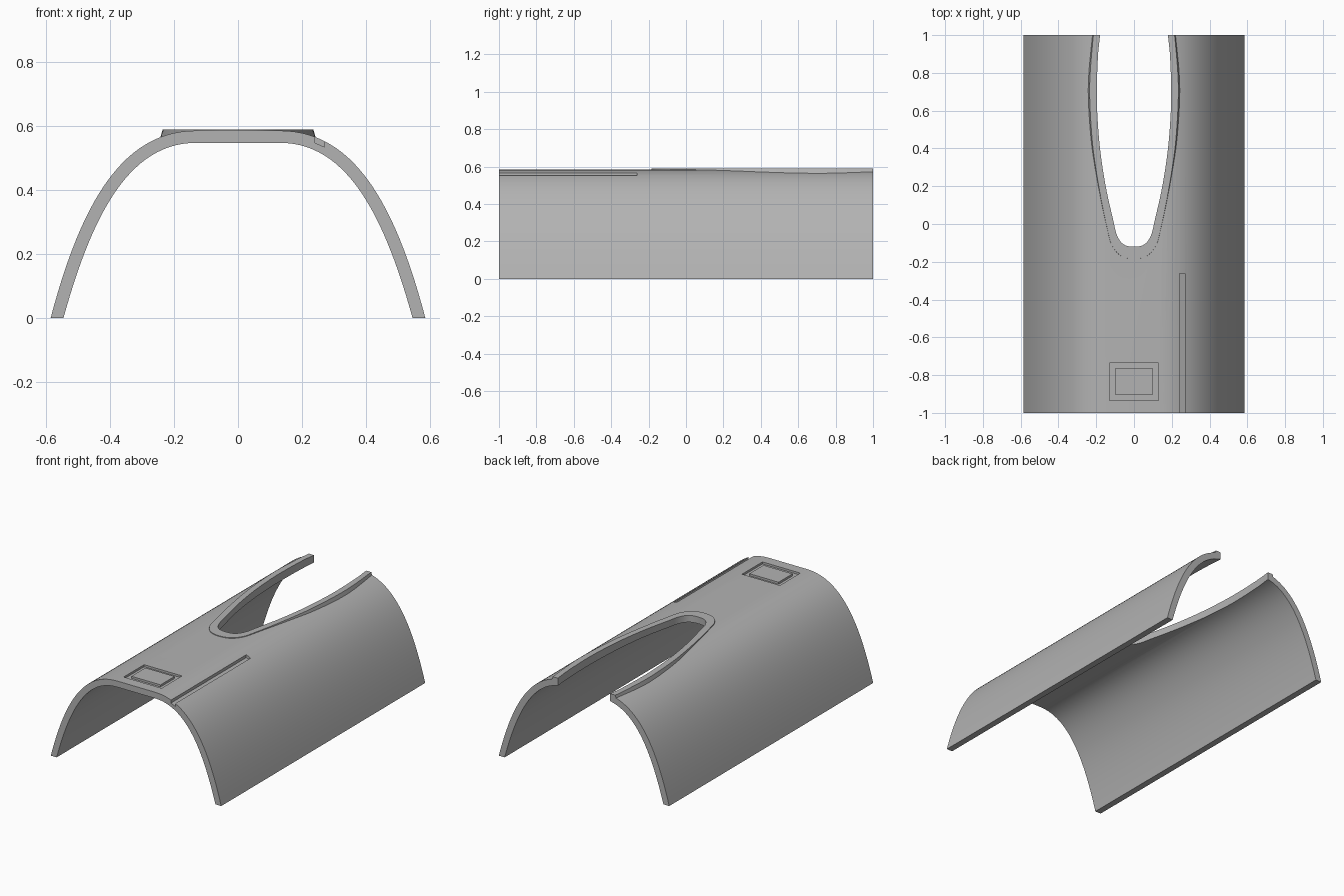
import bpy, bmesh, math
from mathutils import Vector
from mathutils.geometry import interpolate_bezier

if "Cube" in bpy.data.objects:
    bpy.data.objects.remove(bpy.data.objects["Cube"])

grey = bpy.data.materials.new("plain_grey")
grey.use_nodes = True
colour = (0.45, 0.45, 0.45, 1)
grey.diffuse_color = colour
grey.node_tree.nodes["Principled BSDF"].inputs["Base Color"].default_value = colour


def loft(name, ring_a, ring_b):
    """Closed solid between two matching rings of 3D points."""
    bm = bmesh.new()
    a = [bm.verts.new(p) for p in ring_a]
    b = [bm.verts.new(p) for p in ring_b]
    bm.faces.new(a)
    bm.faces.new(b)
    for i in range(len(a)):
        j = (i + 1) % len(a)
        bm.faces.new((a[i], a[j], b[j], b[i]))
    bmesh.ops.recalc_face_normals(bm, faces=bm.faces)
    mesh = bpy.data.meshes.new(name)
    bm.to_mesh(mesh)
    bm.free()
    mesh.materials.append(grey)
    obj = bpy.data.objects.new(name, mesh)
    bpy.context.collection.objects.link(obj)
    return obj


def extrude_y(name, profile, y0, y1):
    return loft(name, [(x, y0, z) for x, z in profile], [(x, y1, z) for x, z in profile])


def extrude_z(name, outline, z0, z1, flare=1.0):
    return loft(name, [(x * flare, y, z0) for x, y in outline], [(x, y, z1) for x, y in outline])


def box(name, x0, x1, y0, y1, z0, z1):
    return extrude_z(name, [(x0, y0), (x1, y0), (x1, y1), (x0, y1)], z0, z1)


def combine(target, tool, operation):
    mod = target.modifiers.new(operation, 'BOOLEAN')
    mod.operation = operation
    mod.solver = 'EXACT'
    mod.object = tool
    bpy.context.view_layer.objects.active = target
    bpy.ops.object.modifier_apply(modifier=mod.name)
    bpy.data.objects.remove(tool)


def arch_half(foot, knee, shoulder, crown):
    pts = interpolate_bezier(*[Vector((x, z, 0)) for x, z in (foot, knee, shoulder, crown)], 28)
    return [(p.x, p.y) for p in pts]


def mirrored(half):
    return half + [(-x, v) for x, v in reversed(half) if x > 0.0001]


def spline(points, steps=6):
    """Smooth curve through the points of one half outline, tip first."""
    p = [Vector(q) for q in points]
    first = Vector((-p[1].x, p[1].y))
    p = [first] + p + [2 * p[-1] - p[-2]]
    out = []
    for a, b, c, d in zip(p, p[1:], p[2:], p[3:]):
        out += [tuple(interpolate_bezier(b, b + (c - a) / 6, c - (d - b) / 6, c, steps + 1)[i][:2])
                for i in range(steps)]
    return out + [tuple(p[-2])]


# Arched shell
outer = mirrored(arch_half((0.585, 0), (0.49, 0.36), (0.36, 0.585), (0.13, 0.585)))
inner = mirrored(arch_half((0.545, 0), (0.45, 0.345), (0.33, 0.547), (0.13, 0.547)))
shell = extrude_y("arched_shell", outer + inner[::-1], -1, 1.05)

# Raised flat rim around the opening
rim_half = [(0, -0.185), (0.07, -0.168), (0.118, -0.11), (0.14, -0.03), (0.172, 0.12),
            (0.203, 0.3), (0.222, 0.45), (0.234, 0.65), (0.232, 0.8), (0.215, 1), (0.203, 1.1)]
rim = extrude_z("opening_rim", mirrored(spline(rim_half)), 0.55, 0.589, 1.05)
combine(shell, rim, 'UNION')

# Long opening, open at the back
hole_half = [(0, -0.12), (0.055, -0.108), (0.09, -0.06), (0.11, 0.02), (0.15, 0.2),
             (0.18, 0.4), (0.195, 0.6), (0.196, 0.75), (0.19, 0.9), (0.18, 1), (0.17, 1.15)]
combine(shell, extrude_z("opening_cutter", mirrored(spline(hole_half)), 0.3, 0.8), 'DIFFERENCE')
combine(shell, box("back_trim", -1, 1, 1, 1.3, -0.2, 0.9), 'DIFFERENCE')

# Narrow channel along the left shoulder
channel = [(0.24, 0.65), (0.24, 0.547), (0.27, 0.534), (0.27, 0.65)]
combine(shell, extrude_y("channel_cutter", channel, -1.1, -0.262), 'DIFFERENCE')

# Rectangular trench around a small panel
trench = box("trench_cutter", -0.13, 0.13, -0.935, -0.735, 0.572, 0.65)
combine(trench, box("panel_core", -0.1, 0.1, -0.902, -0.765, 0.5, 0.7), 'DIFFERENCE')
combine(shell, trench, 'DIFFERENCE')

# Smooth the curved sides, keep edges sharp
bpy.ops.object.select_all(action='DESELECT')
shell.select_set(True)
bpy.context.view_layer.objects.active = shell
bpy.ops.object.shade_smooth_by_angle(angle=math.radians(25))
